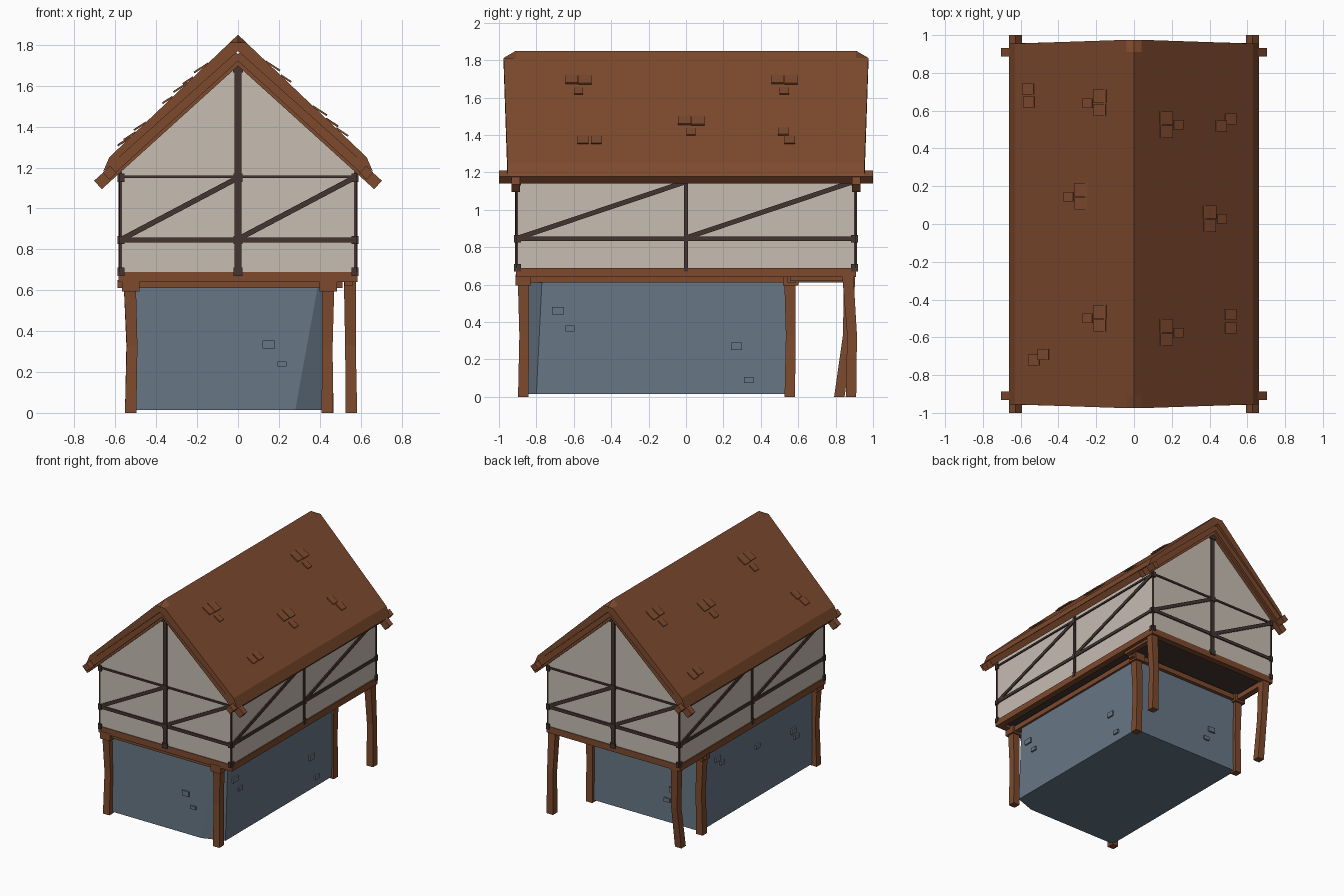
import bpy, bmesh, math
from mathutils import Matrix, Vector

if "Cube" in bpy.data.objects:
    bpy.data.objects.remove(bpy.data.objects["Cube"])


def material(name, rgb):
    m = bpy.data.materials.new(name)
    m.diffuse_color = (*rgb, 1)
    m.use_nodes = True
    m.node_tree.nodes["Principled BSDF"].inputs["Base Color"].default_value = m.diffuse_color
    return m


WOOD = material("red brown wood", (0.205, 0.068, 0.027))
TIMBER = material("dark timber", (0.058, 0.036, 0.030))
PLASTER = material("pale plaster", (0.57, 0.51, 0.45))
STONE = material("blue grey stone", (0.135, 0.185, 0.24))
HALF_TURN = Matrix.Rotation(math.pi, 4, 'Z')


def finish(bm, name, mat):
    bmesh.ops.recalc_face_normals(bm, faces=bm.faces)
    me = bpy.data.meshes.new(name)
    bm.to_mesh(me)
    bm.free()
    me.materials.append(mat)
    ob = bpy.data.objects.new(name, me)
    bpy.context.collection.objects.link(ob)
    return ob


def box(c, s, rot=Matrix()):
    return Matrix.Translation(c) @ rot @ Matrix.Diagonal((*s, 1))


def beam(a, b, w, d, side):
    """Box from a to b; d is its depth along the 'side' direction, w across."""
    a, b, n = Vector(a), Vector(b), Vector(side).normalized()
    z = (b - a).normalized()
    y = z.cross(n)
    rot = Matrix((n, y, z)).transposed().to_4x4()
    return box((a + b) / 2, (d, w, (b - a).length), rot)


def cubes(name, mat, mats):
    bm = bmesh.new()
    for m in mats:
        bmesh.ops.create_cube(bm, size=1, matrix=m)
    return finish(bm, name, mat)


def loft(name, mat, loops):
    """Skin a list of equal point loops and cap both ends."""
    bm = bmesh.new()
    rings = [[bm.verts.new(p) for p in loop] for loop in loops]
    n = len(rings[0])
    for r, s in zip(rings, rings[1:]):
        for i in range(n):
            j = (i + 1) % n
            bm.faces.new((r[i], r[j], s[j], s[i]))
    bm.faces.new(rings[0])
    bm.faces.new(rings[-1])
    return finish(bm, name, mat)


# Stone ground floor with a twisted chamfer on the front right corner
def stone_loop(z, cx, cy):
    return [(-.515, -.86, z), (cx, -.86, z), (.45, cy, z), (.45, .56, z), (-.515, .56, z)]


loft("stone_base", STONE, [stone_loop(.015, .28, -.80), stone_loop(.62, .39, -.77)])

# Raised stones: (along wall, height, width, tall)
stones = []
for u, z, w, h in [(.15, .335, .06, .04), (.215, .24, .045, .025)]:
    stones.append(box((u, -.86, z), (w, .025, h)))
for u, z, w, h in [(-.685, .46, .065, .04), (-.62, .365, .05, .03),
                   (.27, .27, .06, .04), (.335, .09, .05, .03)]:
    stones.append(box((.45, u, z), (.025, w, h)))
for u, z, w, h in [(.35, .51, .06, .04), (.29, .46, .05, .03), (-.15, .42, .05, .03),
                   (-.6, .37, .06, .04), (-.64, .31, .05, .03)]:
    stones.append(box((-.515, u, z), (.025, w, h)))
for u, z, w, h in [(-.23, .19, .05, .03), (-.28, .28, .06, .04)]:
    stones.append(box((u, .56, z), (w, .025, h)))
cubes("raised_stones", STONE, stones)


# Slightly bent posts: centre at bottom, middle and top
def post(name, bottom, middle, top):
    loops = []
    for (x, y), z, r in zip((bottom, middle, top), (0, .33, .65), (.028, .026, .03)):
        loops.append([(x + i * r, y + j * r, z) for i, j in ((-1, -1), (1, -1), (1, 1), (-1, 1))])
    loft(name, WOOD, loops)


post("front_left_post", (-.525, -.87), (-.518, -.865), (-.53, -.87))
post("front_right_post", (.437, -.87), (.437, -.865), (.442, -.87))
post("middle_left_post", (-.525, .555), (-.52, .56), (-.53, .555))
post("middle_right_post", (.44, .555), (.435, .56), (.442, .555))
post("rear_left_post", (-.525, .82), (-.52, .865), (-.53, .875))
post("rear_right_post", (.555, .882), (.55, .888), (.548, .865))

# Post heads and the beams they carry
cubes("post_heads", WOOD, [box((x, y, .625), (.085, .085, .06))
                           for x in (-.525, .442) for y in (-.87, .56)])
cubes("under_beams", WOOD, [
    box((-.04, -.865, .63), (1.0, .045, .04)),
    box((-.04, .565, .63), (1.1, .045, .04)),
    box((-.525, 0, .63), (.045, 1.76, .04)),
    box((.445, -.15, .63), (.045, 1.46, .04)),
    box((.54, .72, .632), (.04, .33, .025)),
])

# Floor frame and the dark boards inside it
cubes("floor_frame", WOOD,
      [box((0, s * .885, .665), (1.17, .05, .05)) for s in (-1, 1)] +
      [box((s * .56, 0, .665), (.05, 1.82, .05)) for s in (-1, 1)])
cubes("floor_boards", TIMBER, [box((0, 0, .672), (1.12, 1.76, .025))])

# Plastered upper storey with gables
gable = [(-.575, .68), (.575, .68), (.575, 1.2), (0, 1.73), (-.575, 1.2)]
loft("upper_walls", PLASTER, [[(x, y, z) for x, z in gable] for y in (-.905, .905)])


# Timber framing of one gable and one long wall, repeated by a half turn
def framing(half, off, bar, top, point, side):
    d = .016
    m = [beam(point(0, .68), point(0, top), bar, d, side),
         beam(point(-half, .845), point(half, .845), .024, d, side),
         beam(point(-half, 1.155), point(half, 1.155), .014, d, side)]
    for a in (-half, 0):
        m.append(beam(point(a, .85), point(a + half, 1.15), .026, d, side))
    for u in (-half, 0, half):
        for z in (.69, .845, 1.15):
            r = .045 if u == 0 and off > .7 else .024
            m.append(beam(point(u, z - .02), point(u, z + .02), r, .026, side))
    return m


frame = framing(.568, .905, .032, 1.72, lambda u, z: (u, -.906, z), (0, -1, 0))
frame += framing(.895, .576, .02, 1.2, lambda u, z: (.576, u, z), (1, 0, 0))
frame.append(box((0, -.906, 1.69), (.05, .026, .05)))
frame += [box((s * .574, -.904, .93), (.012, .012, .5)) for s in (-1, 1)]
cubes("wall_framing", TIMBER, frame + [HALF_TURN @ m for m in frame])


# Roof shell: the ridge is clipped at both ends
def roof_loop(ridge, y_mid, y_eave):
    half = [(.63, 1.25, y_eave), (.66, 1.18, y_eave)]
    right = [(.04, 1.812, y_mid)] + half
    pts = [(0, ridge, y_mid)] + right + [(0, 1.77, y_mid)]
    pts += [(-x, z, y) for x, z, y in reversed(right)]
    return [(x, y, z) for x, z, y in pts]


loft("roof", WOOD, [roof_loop(1.812, -.975, -.955), roof_loop(1.85, -.91, -.9),
                    roof_loop(1.85, .91, .9), roof_loop(1.812, .975, .955)])

# Gable rafters poking past the eaves, and the eave beams
cubes("gable_rafters", WOOD,
      [beam((0, t * .91, 1.735), (s * .685, t * .91, 1.115), .056, .045, (0, 1, 0))
       for s in (-1, 1) for t in (-1, 1)])
# barge boards closing the gap between rafters and roof ends
cubes("barge_boards", WOOD,
      [beam((0, t * .935, 1.755), (s * .63, t * .935, 1.18), .05, .03, (0, 1, 0))
       for s in (-1, 1) for t in (-1, 1)])
cubes("eave_beams", WOOD,
      [box((s * .628, 0, 1.175), (.048, 2, .048), Matrix.Rotation(s * math.radians(42), 4, 'Y'))
       for s in (-1, 1)])

# Lifted shingles: clusters of three, then pairs
shingles = []


def shingle(x, y, size):
    s = 1 if x > 0 else -1
    rot = Matrix.Rotation(s * math.radians(33), 4, 'Y')
    z = 1.85 - .952 * abs(x) + .009
    shingles.append(box((x, y, z), (size * 1.2, size, .009), rot))


for x, y in [(.17, .525), (.40, .027), (.17, -.575), (-.18, .64), (-.28, .145), (-.18, -.5)]:
    shingle(x, y + .036, .07)
    shingle(x, y - .036, .065)
    shingle(x + math.copysign(.065, x), y, .05)
for x, y in [(.46, .52), (.51, .555), (.51, -.48), (.51, -.55),
             (-.56, .715), (-.555, .645), (-.48, -.69), (-.53, -.72)]:
    shingle(x, y, .058)
cubes("shingles", WOOD, shingles)
